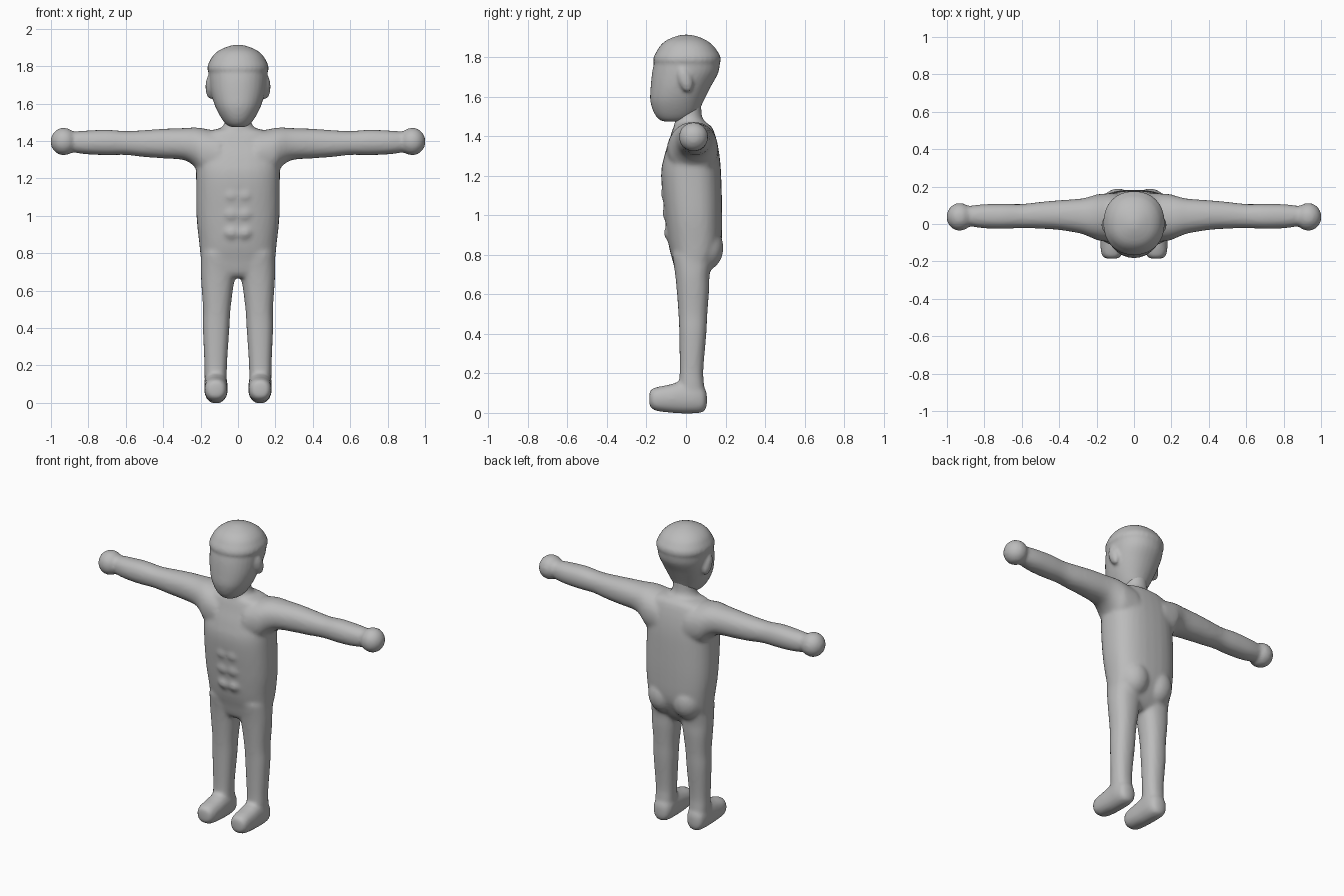
import bpy, bmesh, math
from mathutils import Matrix, Vector

skin = bpy.data.materials.new("clay grey")
skin.diffuse_color = (0.5, 0.5, 0.5, 1)
SIDES = 32


def spline(rows, steps=5):
    """Smoothly interpolate a list of section rows."""
    out = []
    for i in range(len(rows) - 1):
        p = [rows[max(0, min(len(rows) - 1, i + k))] for k in (-1, 0, 1, 2)]
        for s in range(steps):
            t = s / steps
            out.append([0.5 * (2 * b + (c - a) * t + (2 * a - 5 * b + 4 * c - d) * t * t
                               + (3 * b - a - 3 * c + d) * t ** 3) for a, b, c, d in zip(*p)])
    return out + [list(rows[-1])]


def loft(bm, axis, rows, power=2.0):
    """Loft sections; row = position, then low and high limits on the two other axes."""
    rings = []
    for pos, a0, a1, b0, b1 in spline(rows):
        ring = []
        for k in range(SIDES):
            t = 2 * math.pi * k / SIDES
            c, s = math.cos(t), math.sin(t)
            u = (a0 + a1) / 2 + (a1 - a0) / 2 * math.copysign(abs(c) ** (2 / power), c)
            v = (b0 + b1) / 2 + (b1 - b0) / 2 * math.copysign(abs(s) ** (2 / power), s)
            co = {"x": (pos, u, v), "y": (u, pos, v), "z": (u, v, pos)}[axis]
            ring.append(bm.verts.new(co))
        rings.append(ring)
    faces = []
    for r, q in zip(rings, rings[1:]):
        for k in range(SIDES):
            n = (k + 1) % SIDES
            faces.append(bm.faces.new((r[k], r[n], q[n], q[k])))
    faces += [bm.faces.new(rings[0]), bm.faces.new(rings[-1])]
    bmesh.ops.recalc_face_normals(bm, faces=faces)


def ball(bm, centre, radii, tilt=0):
    m = Matrix.Translation(centre) @ Matrix.Rotation(tilt, 4, "X") @ Matrix.Diagonal((*radii, 1))
    bmesh.ops.create_uvsphere(bm, u_segments=24, v_segments=16, radius=1, matrix=m)


def mirror(bm, build):
    """Build a part on one side and add its reflection."""
    part = bmesh.new()
    build(part)
    for flip in (False, True):
        if flip:
            bmesh.ops.scale(part, vec=(-1, 1, 1), verts=part.verts)
            bmesh.ops.reverse_faces(part, faces=part.faces)
        me = bpy.data.meshes.new("half")
        part.to_mesh(me)
        bm.from_mesh(me)
        bpy.data.meshes.remove(me)
    part.free()


def finish(bm, name, voxel, smooth):
    """Fuse overlapping volumes into one soft skin."""
    me = bpy.data.meshes.new(name)
    bm.to_mesh(me)
    bm.free()
    me.materials.append(skin)
    ob = bpy.data.objects.new(name, me)
    bpy.context.collection.objects.link(ob)
    r = ob.modifiers.new("fuse", "REMESH")
    r.mode, r.voxel_size, r.use_smooth_shade = "VOXEL", voxel, True
    s = ob.modifiers.new("soften", "SMOOTH")
    s.factor, s.iterations = 0.5, smooth
    return ob


body = bmesh.new()

# torso
loft(body, "z", [
    (0.67, -0.11, 0.11, -0.03, 0.08), (0.70, -0.18, 0.18, -0.05, 0.11),
    (0.76, -0.197, 0.197, -0.065, 0.145), (0.85, -0.207, 0.207, -0.088, 0.178),
    (1.00, -0.222, 0.222, -0.108, 0.183), (1.20, -0.224, 0.224, -0.126, 0.178),
    (1.30, -0.225, 0.225, -0.110, 0.170), (1.38, -0.215, 0.215, -0.085, 0.155),
    (1.44, -0.18, 0.18, -0.066, 0.135), (1.465, -0.11, 0.11, -0.05, 0.11)], 2.5)

# neck
loft(body, "z", [
    (1.38, -0.14, 0.14, -0.06, 0.13), (1.45, -0.105, 0.105, -0.062, 0.115),
    (1.49, -0.075, 0.075, -0.052, 0.085), (1.54, -0.068, 0.068, -0.05, 0.078),
    (1.60, -0.068, 0.068, -0.05, 0.08)])


def arm(bm):
    loft(bm, "x", [
        (0.10, -0.10, 0.165, 1.19, 1.45), (0.19, -0.088, 0.16, 1.215, 1.468),
        (0.235, -0.070, 0.147, 1.265, 1.472), (0.29, -0.05, 0.135, 1.298, 1.469),
        (0.40, -0.032, 0.127, 1.307, 1.465), (0.50, -0.025, 0.118, 1.314, 1.458),
        (0.60, -0.022, 0.107, 1.325, 1.453), (0.70, -0.026, 0.108, 1.324, 1.460),
        (0.80, -0.023, 0.106, 1.328, 1.456), (0.87, -0.013, 0.098, 1.337, 1.451),
        (0.92, 0.0, 0.09, 1.35, 1.44)], 2.2)
    # rounded fist
    ball(bm, (0.932, 0.038, 1.397), (0.071, 0.075, 0.074))


def leg(bm):
    loft(bm, "z", [
        (0.06, 0.060, 0.176, -0.03, 0.098), (0.14, 0.060, 0.179, -0.035, 0.092),
        (0.22, 0.058, 0.180, -0.032, 0.088), (0.40, 0.046, 0.188, -0.034, 0.103),
        (0.50, 0.040, 0.187, -0.038, 0.108), (0.62, 0.025, 0.195, -0.047, 0.117),
        (0.70, 0.010, 0.199, -0.055, 0.120), (0.80, 0.005, 0.198, -0.07, 0.14)], 2.3)
    # foot
    loft(bm, "y", [
        (-0.186, 0.10, 0.14, 0.045, 0.095), (-0.178, 0.075, 0.163, 0.026, 0.117),
        (-0.15, 0.060, 0.177, 0.010, 0.130), (-0.09, 0.055, 0.180, 0.002, 0.142),
        (-0.02, 0.055, 0.180, -0.003, 0.160), (0.05, 0.056, 0.180, -0.002, 0.16),
        (0.09, 0.07, 0.168, 0.006, 0.13), (0.106, 0.10, 0.14, 0.035, 0.10)], 2.3)
    # buttock
    ball(bm, (0.085, 0.085, 0.835), (0.10, 0.105, 0.12))
    # abdominal bumps
    for z in (1.11, 1.01, 0.91):
        ball(bm, (0.035, -0.095 - (z - 0.91) * 0.08, z), (0.038, 0.016, 0.032))


mirror(body, arm)
mirror(body, leg)
finish(body, "body", 0.012, 5)

# head: skull and face tapering to the chin
head = bmesh.new()
loft(head, "z", [
    (1.474, -0.03, 0.03, -0.105, -0.04), (1.484, -0.058, 0.058, -0.135, 0.02),
    (1.52, -0.088, 0.088, -0.163, 0.06), (1.58, -0.120, 0.120, -0.181, 0.09),
    (1.65, -0.143, 0.143, -0.179, 0.125), (1.72, -0.155, 0.155, -0.172, 0.163),
    (1.775, -0.158, 0.158, -0.162, 0.172), (1.80, -0.160, 0.160, -0.160, 0.172),
    (1.845, -0.142, 0.142, -0.140, 0.150), (1.88, -0.108, 0.108, -0.108, 0.112),
    (1.903, -0.060, 0.060, -0.06, 0.065), (1.914, -0.02, 0.02, -0.02, 0.02)], 2.15)
# hair cap with a faint hairline
loft(head, "z", [
    (1.765, -0.152, 0.152, -0.155, 0.165), (1.78, -0.164, 0.164, -0.167, 0.176),
    (1.81, -0.160, 0.160, -0.160, 0.172), (1.85, -0.138, 0.138, -0.135, 0.145)], 2.15)


def ear(bm):
    ball(bm, (0.148, -0.005, 1.69), (0.026, 0.036, 0.068), 0.3)


mirror(head, ear)
finish(head, "head", 0.01, 4)
